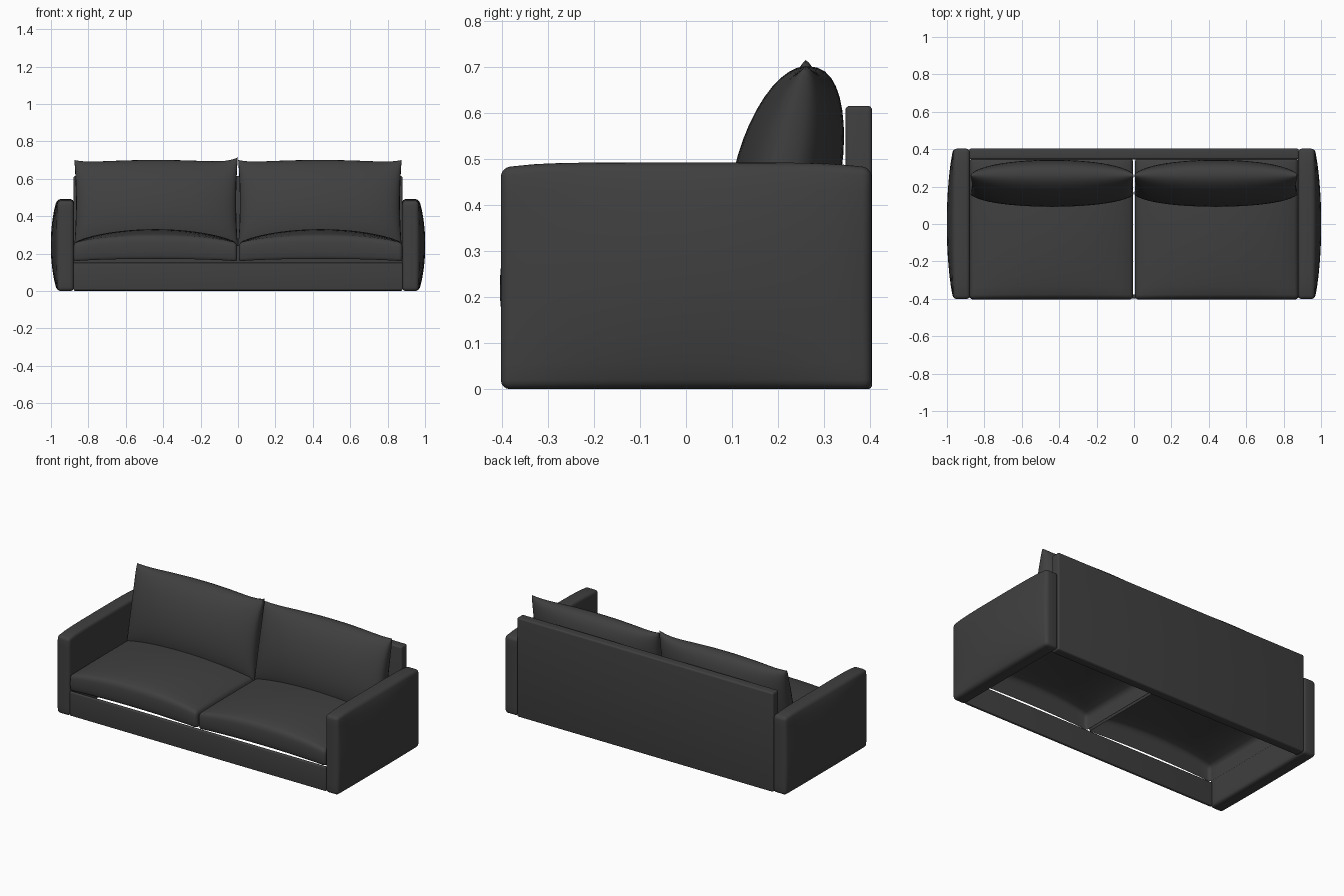
import bpy, bmesh, math
from mathutils import Vector

cube = bpy.data.objects.get("Cube")
if cube:
    bpy.data.objects.remove(cube, do_unlink=True)

fabric = bpy.data.materials.new("charcoal fabric")
fabric.use_nodes = True
fabric.diffuse_color = (0.05, 0.05, 0.05, 1)
fabric.node_tree.nodes["Principled BSDF"].inputs["Base Color"].default_value = (0.05, 0.05, 0.05, 1)


def finish(name, bm):
    bmesh.ops.recalc_face_normals(bm, faces=bm.faces)
    mesh = bpy.data.meshes.new(name)
    bm.to_mesh(mesh)
    bm.free()
    mesh.materials.append(fabric)
    obj = bpy.data.objects.new(name, mesh)
    bpy.context.collection.objects.link(obj)
    bpy.ops.object.select_all(action='DESELECT')
    obj.select_set(True)
    bpy.context.view_layer.objects.active = obj
    bpy.ops.object.shade_smooth_by_angle(angle=math.radians(50))
    return obj


def rounded_box(name, low, high, radius, cuts=(1, 1, 1), warp=None, open_below=False):
    """Box with rounded edges; warp(u, v, w) gives an offset, with u, v, w in -1..1."""
    low, high = Vector(low), Vector(high)
    centre, half = (low + high) / 2, (high - low) / 2
    bm = bmesh.new()
    bmesh.ops.create_cube(bm, size=2)
    bmesh.ops.scale(bm, vec=half, verts=bm.verts)
    for axis in range(3):
        normal = Vector([float(i == axis) for i in range(3)])
        inner = half[axis] - radius
        places = [inner * (2 * k / cuts[axis] - 1) for k in range(cuts[axis] + 1)]
        places += [s * (inner + radius * k) for s in (-1, 1) for k in (0.4, 0.75)]
        for place in places:
            bmesh.ops.bisect_plane(bm, geom=bm.verts[:] + bm.edges[:] + bm.faces[:],
                                   plane_co=normal * place, plane_no=normal, dist=1e-6)
    if open_below:
        bm.normal_update()
        bmesh.ops.delete(bm, geom=[f for f in bm.faces if f.normal.z < -0.9], context='FACES')
    for vert in bm.verts:
        core = Vector([max(radius - h, min(h - radius, c)) for c, h in zip(vert.co, half)])
        p = core + (vert.co - core).normalized() * radius
        offset = Vector(warp(*[c / h for c, h in zip(p, half)])) if warp else Vector()
        vert.co = centre + p + offset
    return finish(name, bm)


def bump(t):
    return max(0.0, 1 - t * t)


def pillow(name, x_mid, corner_lift):
    """Two bulging sheets joined along a leaning seam."""
    nu, nv = 28, 20
    bm = bmesh.new()

    def point(i, j, side):
        u = -math.cos(math.pi * i / nu)
        v = -math.cos(math.pi * j / nv)
        x = x_mid + u * (0.437 - 0.009 * bump(v))
        top = 0.683 + 0.018 * bump(u) + 0.018 * abs(u) ** 8 + corner_lift * max(0, u) ** 8
        z = 0.24 + (top - 0.24) * (v + 1) / 2
        seam = 0.21 + 0.05 * v
        front = -0.107 * bump(v) ** 0.5
        back = (0.127 - 0.015 * v) * bump(v) ** 0.4
        return (x, seam + bump(u) ** 0.36 * (back if side else front), z)

    for side in range(2):
        grid = [[bm.verts.new(point(i, j, side)) for j in range(nv + 1)] for i in range(nu + 1)]
        for i in range(nu):
            for j in range(nv):
                bm.faces.new((grid[i][j], grid[i + 1][j], grid[i + 1][j + 1], grid[i][j + 1]))
    bmesh.ops.remove_doubles(bm, verts=bm.verts, dist=1e-5)
    return finish(name, bm)


def seat_warp(u, v, w):
    # Crowned top, slightly arched lower rim and swollen front
    up = (w + 1) / 2
    across, along = bump(u) ** 0.75, bump(v) ** 0.6
    rise = up * across * (0.035 + 0.04 * along) + (1 - up) * across * 0.012
    front = -0.006 * bump(w) if v < -0.9 else 0
    return (0, front, rise)


# Frame
rounded_box("front_rail", (-0.88, -0.397, 0.004), (0.88, -0.377, 0.152), 0.006)
rounded_box("back_panel", (-0.88, 0.346, 0.0), (0.88, 0.404, 0.615), 0.01)

# Arms, seats and back pillows
for side, label in ((1, "left"), (-1, "right")):
    def arm_warp(u, v, w):
        swell = 0.036 * bump(v) ** 0.8 * bump(w) ** 0.8
        return (side * swell if u * side > 0 else 0, 0, -0.012 * abs(v) ** 6 * max(0, w))

    xs = sorted((side * 0.878, side * 0.965))
    rounded_box(f"{label}_arm", (xs[0], -0.402, 0), (xs[1], 0.403, 0.492), 0.02, (2, 14, 12), arm_warp)
    xs = sorted((side * 0.005, side * 0.879))
    rounded_box(f"{label}_seat_cushion", (xs[0], -0.398, 0.153), (xs[1], 0.352, 0.256), 0.02,
                (20, 16, 3), seat_warp, open_below=True)
    pillow(f"{label}_back_pillow", side * 0.438, 0.0 if side > 0 else 0.014)
